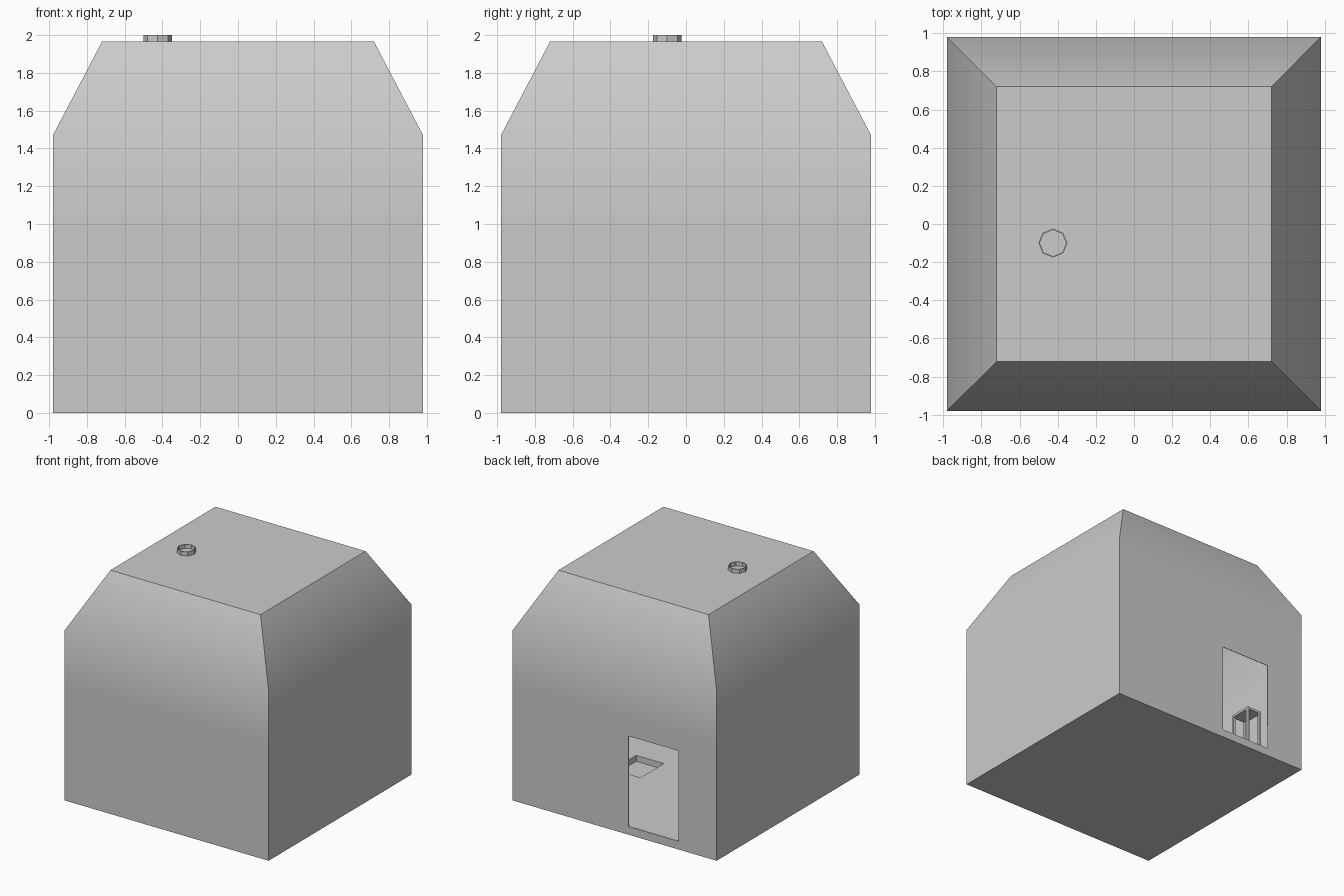
import bpy, bmesh, math

if "Cube" in bpy.data.objects:
    bpy.data.objects.remove(bpy.data.objects["Cube"])


def make_object(name, bm):
    bmesh.ops.recalc_face_normals(bm, faces=bm.faces)
    mesh = bpy.data.meshes.new(name)
    bm.to_mesh(mesh)
    bm.free()
    ob = bpy.data.objects.new(name, mesh)
    bpy.context.collection.objects.link(ob)
    return ob


def box(name, lo, hi):
    bm = bmesh.new()
    bmesh.ops.create_cube(bm, size=1)
    for v in bm.verts:
        for i in range(3):
            v.co[i] = lo[i] if v.co[i] < 0 else hi[i]
    return make_object(name, bm)


def loft(name, rings, caps=True, closed=False):
    """Skin a list of point rings."""
    bm = bmesh.new()
    rows = [[bm.verts.new(p) for p in ring] for ring in rings]
    n = len(rows[0])
    pairs = list(zip(rows, rows[1:]))
    if closed:
        pairs.append((rows[-1], rows[0]))
    for a, b in pairs:
        for i in range(n):
            j = (i + 1) % n
            bm.faces.new((a[i], a[j], b[j], b[i]))
    if caps:
        bm.faces.new(rows[0])
        bm.faces.new(rows[-1])
    return make_object(name, bm)


def cut(target, cutter):
    m = target.modifiers.new("cut", 'BOOLEAN')
    m.operation = 'DIFFERENCE'
    m.solver = 'EXACT'
    m.object = cutter
    cutter.hide_render = True
    cutter.hide_viewport = True
    cutter.display_type = 'WIRE'


def square(r, z):
    return [(-r, -r, z), (r, -r, z), (r, r, z), (-r, r, z)]


# Hollow house shell: straight walls, sloping shoulders, flat roof
shell = loft("house_shell", [square(r, z) for r, z in
                             ((.98, 0), (.98, 1), (.98, 1.47), (.72, 1.965))])
bpy.context.view_layer.objects.active = shell
shell.select_set(True)
bpy.ops.object.shade_smooth_by_angle(angle=math.radians(32))
solid = shell.modifiers.new("wall_thickness", 'SOLIDIFY')
solid.thickness = .006
solid.offset = -1

# Doorway in the back wall
cut(shell, box("doorway_cutter", (-.615, .93, .07), (-.135, 1.05, .855)))

# Inner floor with a rectangular pit
floor = box("inner_floor", (-.973, -.973, .007), (.973, .973, .07))
cut(floor, box("pit_cutter", (.31, -.14, .018), (.575, .18, .2)))

# Eight-sided chimney collar
def octagon(r, z):
    return [(-.425 + r * math.cos(i * math.pi / 4),
             -.10 + r * math.sin(i * math.pi / 4), z) for i in range(8)]

loft("chimney_collar", [octagon(.076, 1.96), octagon(.076, 2.0),
                        octagon(.069, 2.0), octagon(.069, 1.96)],
     caps=False, closed=True)

# Small stool beside the doorway
box("stool_seat", (-.71, .58, .52), (-.57, .78, .54))
for x in (-.71, -.59):
    for y in (.58, .76):
        box("stool_leg", (x, y, .07), (x + .02, y + .02, .52))
